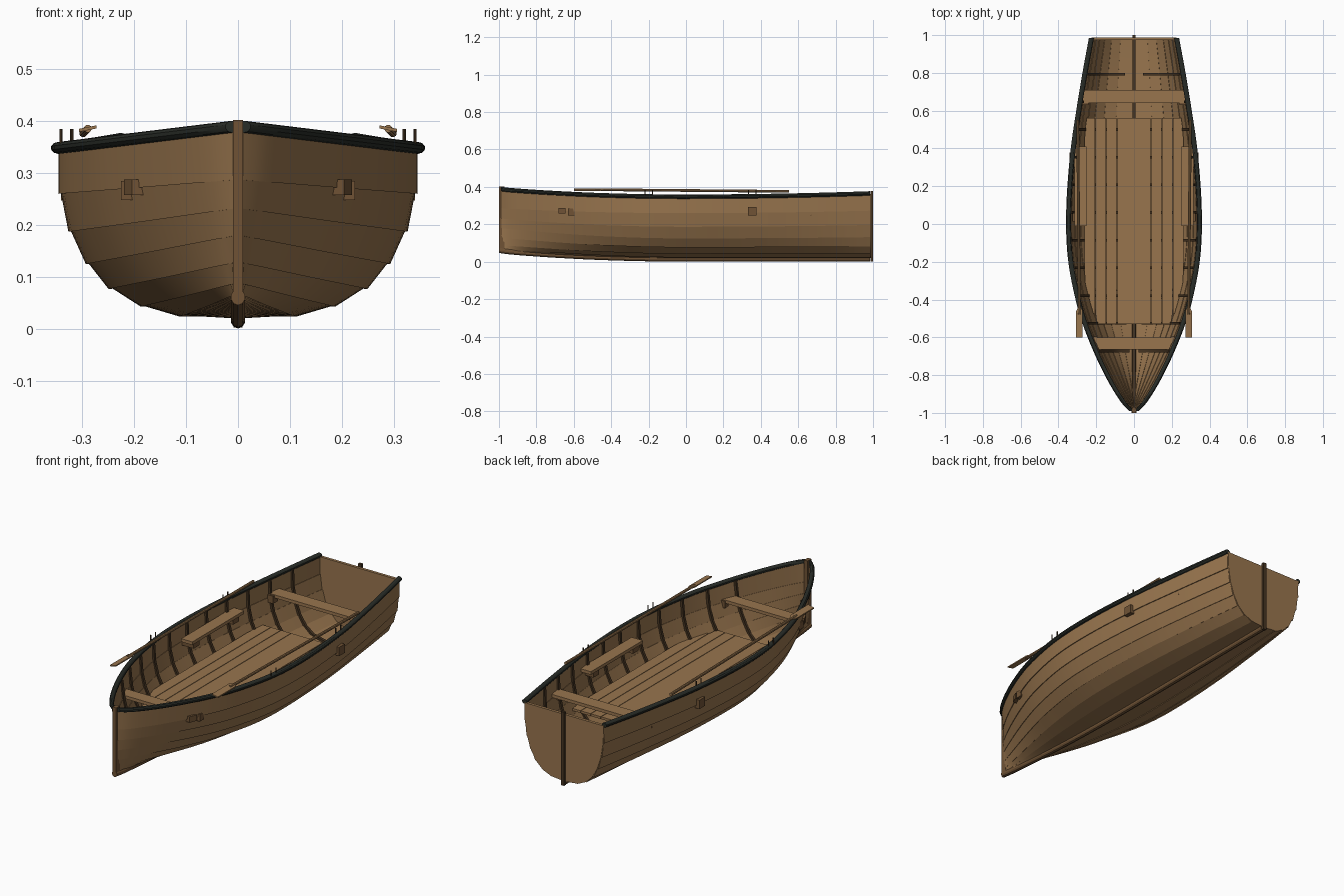
import bpy, bmesh, math
from mathutils import Vector

cube = bpy.data.objects.get("Cube")
if cube:
    bpy.data.objects.remove(cube)


def material(name, rgb):
    m = bpy.data.materials.new(name)
    m.use_nodes = True
    m.diffuse_color = (*rgb, 1)
    bsdf = next(n for n in m.node_tree.nodes if n.type == 'BSDF_PRINCIPLED')
    bsdf.inputs["Base Color"].default_value = (*rgb, 1)
    return m


WOOD = material("oiled wood", (0.315, 0.178, 0.076))
MID = material("brown wood", (0.16, 0.086, 0.036))
DARK = material("dark wood", (0.062, 0.035, 0.016))
RAIL = material("tarred black", (0.022, 0.026, 0.021))

# Hull lines: half breadth along the length, and plank edges at middle and bow
BEAM = [(-.99, .01), (-.96, .042), (-.9, .084), (-.8, .141), (-.66, .207), (-.5, .268),
        (-.35, .307), (-.2, .334), (-.05, .345), (.15, .342), (.4, .321), (.6, .292),
        (.8, .259), (.985, .225)]
MIDSHIP = [(.008, .02), (.11, .026), (.185, .045), (.245, .08), (.288, .127), (.321, .188),
           (.34, .26), (.345, .345)]
BOW_Z = [.06, .068, .088, .128, .18, .232, .287, .387]
FULL = .345
PLANK = .01
START, END = BEAM[0][0], BEAM[-1][0]
STATIONS = [START + (END - START) * (k / 48) ** 1.15 for k in range(49)]


def beam(y):
    """Smooth curve through the half breadths."""
    y = min(max(y, START), END)
    k = next(i for i in range(len(BEAM) - 1) if y <= BEAM[i + 1][0] + 1e-9)

    def slope(i):
        a, b = BEAM[max(i - 1, 0)], BEAM[min(i + 1, len(BEAM) - 1)]
        return (b[1] - a[1]) / (b[0] - a[0])
    (y0, x0), (y1, x1) = BEAM[k], BEAM[k + 1]
    h = y1 - y0
    t = (y - y0) / h
    return (x0 * (1 + 2 * t) * (1 - t) ** 2 + x1 * t * t * (3 - 2 * t)
            + h * t * (1 - t) * (slope(k) * (1 - t) - slope(k + 1) * t))


def edge(y, i):
    """Plank edge i at station y as (x, z)."""
    f = beam(y) / FULL
    xm, zm = MIDSHIP[i]
    if i == 0:
        x, share = xm, f
    else:
        power = 1 + .6 * (1 - i / 7) if y < 0 else 1
        share = f ** power
        x = max(xm * share, .008)
    if y < 0:
        z = zm + (BOW_Z[i] - zm) * (1 - share)
    else:
        z = zm + .018 * (i / 7) ** 2 * y * y
    return Vector((x, z))


def normal(y, i):
    """Outward direction of plank i at station y."""
    d = edge(y, i + 1) - edge(y, i)
    return Vector((d.y, -d.x)).normalized()


def inside(y, z):
    """Inner half breadth at a height."""
    for i in range(7):
        a, b = edge(y, i), edge(y, i + 1)
        if a.y <= z <= b.y:
            return max(a.x + (b.x - a.x) * (z - a.y) / (b.y - a.y) - PLANK, 0)
    return beam(y) - PLANK


def finish(name, bm, mat, mirror=False, smooth=30):
    bmesh.ops.recalc_face_normals(bm, faces=bm.faces)
    me = bpy.data.meshes.new(name)
    for f in bm.faces:
        f.smooth = True
    bm.to_mesh(me)
    bm.free()
    me.set_sharp_from_angle(angle=math.radians(smooth))
    me.materials.append(mat)
    ob = bpy.data.objects.new(name, me)
    bpy.context.collection.objects.link(ob)
    if mirror:
        ob.modifiers.new("Mirror", 'MIRROR').use_mirror_merge = False
    return ob


def loft(name, rings, mat, mirror=False):
    """Closed rings of points joined into one capped solid."""
    bm = bmesh.new()
    rows = [[bm.verts.new(p) for p in r] for r in rings]
    n = len(rows[0])
    for a, b in zip(rows, rows[1:]):
        for j in range(n):
            bm.faces.new((a[j], a[(j + 1) % n], b[(j + 1) % n], b[j]))
    bm.faces.new(rows[0])
    bm.faces.new(rows[-1][::-1])
    return finish(name, bm, mat, mirror)


def rect(y, x0, x1, z0, z1):
    return [(x0, y, z0), (x1, y, z0), (x1, y, z1), (x0, y, z1)]


def box(name, x, y, z, mat, mirror=False):
    return loft(name, [rect(v, *x, *z) for v in y], mat, mirror)


def rod(name, a, b, r, mat, mirror=False, sides=8):
    a, b = Vector(a), Vector(b)
    q = (b - a).to_track_quat('Z', 'Y')
    circle = [q @ Vector((r * math.cos(t), r * math.sin(t), 0))
              for t in (math.tau * k / sides for k in range(sides))]
    return loft(name, [[p + c for c in circle] for p in (a, b)], mat, mirror)


# Overlapping hull planks
for i in range(7):
    rings = []
    for y in STATIONS:
        n = normal(y, i)
        lap = (.003 if i < 3 else .005) * min(1, beam(y) / .2) if i else 0
        low, high = edge(y, i), edge(y, i + 1)
        pts = [low + n * lap, high, high - n * PLANK, low - n * PLANK * .7]
        rings.append([(max(p.x, 0), y, p.y) for p in pts])
    loft(f"hull_plank_{i + 1}", rings, WOOD, True)

# Transom, rounded keel, inner keel, stem and stern post
outline = [edge(END, i) for i in range(8)]
loft("transom", [[(p.x, y, p.y) for p in outline] + [(-p.x, y, p.y) for p in outline[::-1]]
                 for y in (END - .012, END + .003)], WOOD)
rings = []
for y in [-1] + STATIONS:
    z = edge(y, 0).y - .004 + (.006 * (1 - beam(y) / FULL) if y < 0 else 0)
    rings.append([(.014 * math.cos(t), y, z + .0155 * math.sin(t))
                  for t in (math.tau * (k + .5) / 10 for k in range(10))])
loft("keel", rings, MID)
loft("inner_keel", [rect(y, -.008, .008, edge(y, 0).y, edge(y, 0).y + .022)
                    for y in STATIONS[1:]], DARK)
box("stem", (-.01, .01), (-1, -.97), (.05, .402), MID)
box("stern_post", (-.009, .009), (END + .001, 1), (.002, .378), DARK)

# Rounded rail along the top edge
rings = []
for y in STATIONS:
    c = edge(y, 7)
    rings.append([(max(c.x + .0005 + .014 * math.cos(t), 0), y, c.y + .003 + .0115 * math.sin(t))
                  for t in (math.tau * (k + .5) / 10 for k in range(10))])
loft("rail", rings, RAIL, True)

# Ribs following the inside of the planks
for k in range(11):
    y = -.672 + .1465 * k
    rings = []
    for i in range(1, 8):
        p, n = edge(y, i), normal(y, min(i, 6))
        if i == 1:
            p = p.lerp(edge(y, 0), .4)
        a, b = p - n * .006, p - n * .018
        rings.append([(max(q.x, 0), y + s, q.y) for q, s in
                      ((a, -.007), (a, .007), (b, .007), (b, -.007))])
    loft(f"rib_{k + 1}", rings, DARK, True)

# Floorboards trimmed to the hull, a wide pair in the middle
FLOOR = .162
SEAMS = [0, .09, .148, .205, .263]
for k, (x0, x1) in enumerate(zip(SEAMS, SEAMS[1:])):
    rings = []
    for j in range(21):
        y = -.53 + 1.09 * j / 20
        a, b = x0 + .0015 * (k > 0), min(x1 - .0015, inside(y, FLOOR) - .004)
        if b - a > .004:
            rings.append(rect(y, a, b, FLOOR - .012, FLOOR))
    loft(f"floorboard_{k + 1}", rings, WOOD, True)

# Cross seats and their blocks
for name, y0, y1 in (("bow_seat", -.665, -.6), ("stern_seat", .64, .71)):
    rings = []
    for y in (y0, y1):
        w = inside(y, .27) + .003
        rings.append(rect(y, -w, w, .272, .288))
    loft(name, rings, WOOD)
loft("bow_seat_block", [rect(-.682, .18, .204, .257, .287),
                        rect(-.645, .195, .219, .257, .287)], MID, True)
box("bow_seat_cleat", (.195, .225), (-.63, -.595), (.248, .284), MID, True)
box("stern_seat_cleat", (.242, .275), (.63, .67), (.245, .284), MID, True)

# Side benches and their blocks
box("side_bench", (.252, .315), (-.01, .41), (.276, .292), WOOD, True)
for y in (.035, .355):
    box("bench_block", (.26, .341 if y > .2 else .325), (y - .023, y + .023),
        (.247, .292 if y > .2 else .276), MID, True)

# Pairs of thole pins standing on the rail
for y, x in ((-.2, .341), (.355, .32)):
    for s in (-.02, .02):
        rod("thole_pin", (x, y + s, .345), (x, y + s, .384), .003, DARK, True)

# Oars resting along the rails
rod("oar_shaft", (.289, -.48, .385), (.298, .55, .376), .0075, WOOD, True, 10)
loft("oar_blade", [[(.289 + u * w, y, .385 - u * w * .2 + v)
                    for u, v in ((-1, -.003), (1, -.003), (1, .003), (-1, .003))]
                   for y, w in ((-.6, .017), (-.46, .017), (-.44, .007))], WOOD, True)
